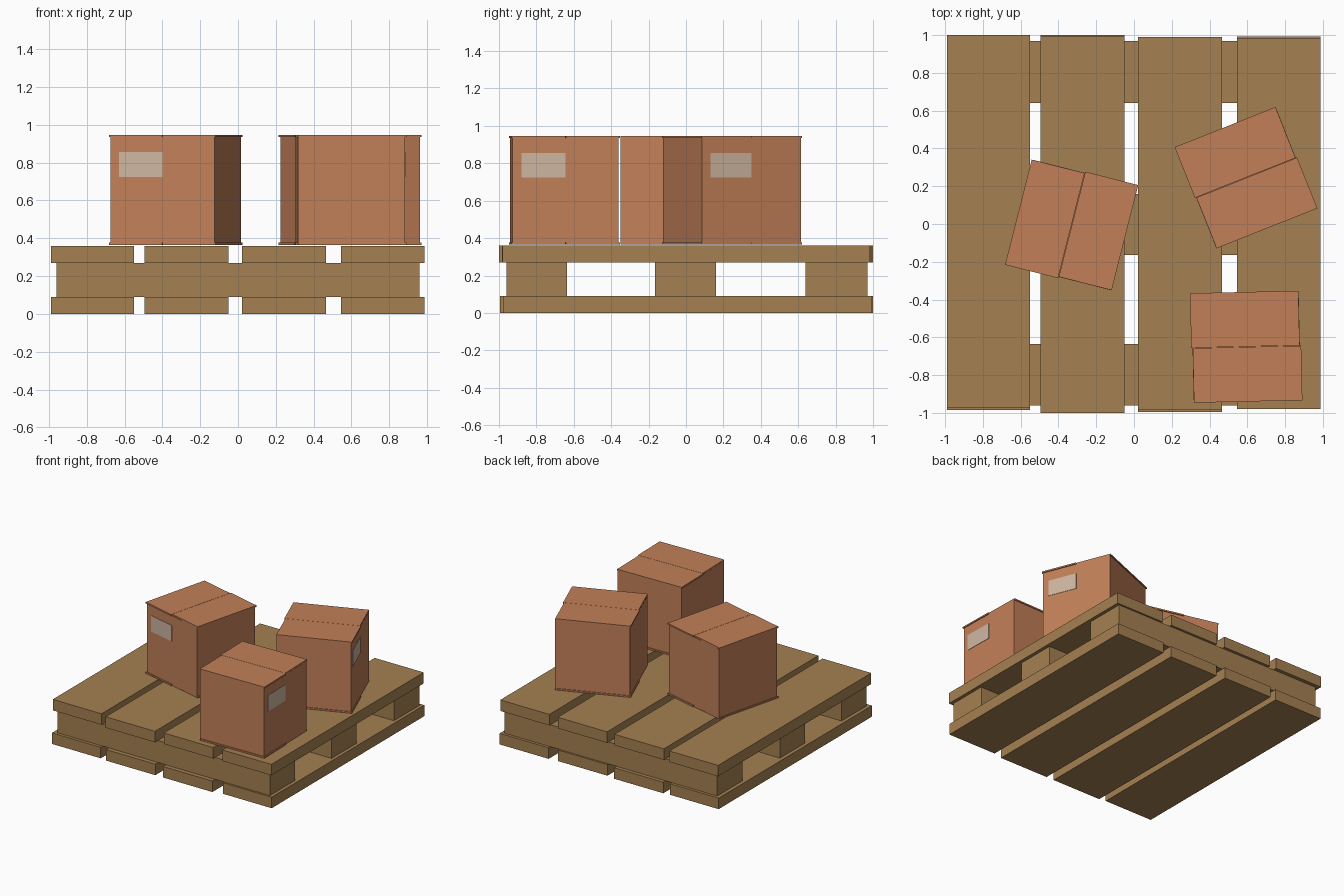
import bpy, bmesh, math
from mathutils import Matrix, Vector

if "Cube" in bpy.data.objects:
    bpy.data.objects.remove(bpy.data.objects["Cube"])


def material(name, rgb):
    m = bpy.data.materials.new(name)
    m.diffuse_color = (*rgb, 1)
    m.use_nodes = True
    m.node_tree.nodes["Principled BSDF"].inputs["Base Color"].default_value = m.diffuse_color
    return m


WOOD = material("pallet wood", (0.376, 0.216, 0.084))
CARD = material("cardboard", (0.54, 0.215, 0.098))
PAPER = material("label paper", (0.62, 0.47, 0.36))


def block(name, lo, hi, mat, matrix=Matrix()):
    """Cuboid between two corners, then placed by a matrix."""
    lo, hi = Vector(lo), Vector(hi)
    bm = bmesh.new()
    bmesh.ops.create_cube(bm, size=1, matrix=Matrix.Translation((lo + hi) / 2)
                          @ Matrix.Diagonal((*(hi - lo), 1)))
    mesh = bpy.data.meshes.new(name)
    bm.to_mesh(mesh)
    bm.free()
    mesh.materials.append(mat)
    ob = bpy.data.objects.new(name, mesh)
    ob.matrix_world = matrix
    bpy.context.collection.objects.link(ob)
    return ob


# Pallet boards, slightly uneven in length: x range, top y range, bottom y range
boards = [
    ((-0.99, -0.55), (-0.975, 1.0), (-0.985, 0.993)),
    ((-0.495, -0.05), (-1.0, 0.993), (-0.995, 1.0)),
    ((0.02, 0.465), (-0.985, 0.99), (-0.995, 0.985)),
    ((0.545, 0.987), (-0.98, 0.985), (-0.975, 0.993)),
]
for (x0, x1), top, bottom in boards:
    block("top_board", (x0, top[0], 0.27), (x1, top[1], 0.36), WOOD)
    block("bottom_board", (x0, bottom[0], 0), (x1, bottom[1], 0.09), WOOD)

# Cross beams between the two layers
for y0, y1 in ((-0.96, -0.635), (-0.165, 0.16), (0.64, 0.97)):
    block("cross_beam", (-0.96, y0, 0.09), (0.96, y1, 0.27), WOOD)


def carton(x, y, angle):
    """Carton with paired flaps above and below, and a label on its local front."""
    place = Matrix.Translation((x, y, 0.365)) @ Matrix.Rotation(math.radians(angle), 4, 'Z')
    b, f, h, t = 0.284, 0.29, 0.582, 0.012
    block("carton_body", (-b, -b, t), (b, b, h - t), CARD, place)
    for z in (0, h - t):
        for side in (-1, 1):
            shift = 0.004 * side
            xs = sorted((side * 0.001, side * f))
            block("carton_flap", (xs[0], shift - f + 0.003, z),
                  (xs[1], shift + f - 0.003, z + t), CARD, place)
    block("carton_label", (-0.237, -b - 0.003, 0.36), (0.0, -b + 0.001, 0.49), PAPER, place)


carton(-0.33, -0.005, -14.2)
carton(0.593, 0.245, 111.7)
carton(0.594, -0.65, 91.3)
